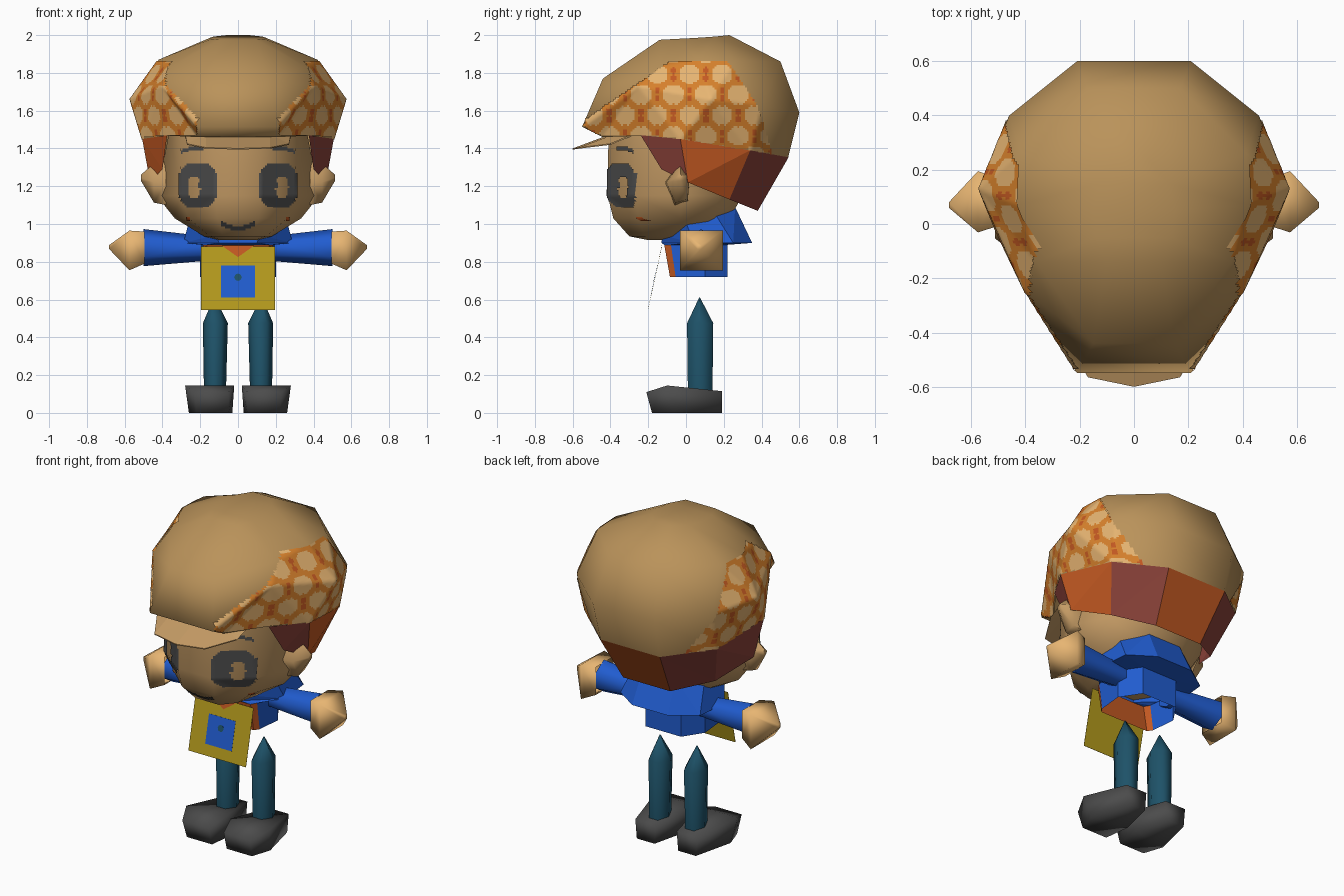
import bpy, bmesh, math
from mathutils import Vector
from mathutils.bvhtree import BVHTree

if "Cube" in bpy.data.objects:
    bpy.data.objects.remove(bpy.data.objects["Cube"])


def material(name, r, g, b):
    m = bpy.data.materials.new(name)
    m.diffuse_color = (r, g, b, 1)
    m.use_nodes = True
    m.node_tree.nodes["Principled BSDF"].inputs["Base Color"].default_value = m.diffuse_color
    return m


CAP = material("cap tan", 0.49, 0.29, 0.103)
SKIN = material("light tan", 0.90, 0.52, 0.19)
FACE = material("face tan", 0.56, 0.33, 0.13)
ORANGE = material("net orange", 0.68, 0.22, 0.025)
RUST = material("rust", 0.55, 0.10, 0.016)
MAROON = material("maroon", 0.26, 0.055, 0.042)
BLUE = material("blue", 0.015, 0.108, 0.63)
YELLOW = material("mustard", 0.46, 0.325, 0.012)
TEAL = material("dark teal", 0.013, 0.085, 0.14)
GREY = material("dark grey", 0.072, 0.072, 0.072)


def finish(name, bm, mats, smooth=0):
    me = bpy.data.meshes.new(name)
    bm.to_mesh(me)
    bm.free()
    ob = bpy.data.objects.new(name, me)
    bpy.context.collection.objects.link(ob)
    for m in mats:
        me.materials.append(m)
    if smooth:
        bpy.ops.object.select_all(action='DESELECT')
        ob.select_set(True)
        bpy.context.view_layer.objects.active = ob
        bpy.ops.object.shade_smooth_by_angle(angle=math.radians(smooth))
    return ob


def loft(name, rings, mats, start=True, end=True, smooth=0, rule=None, side=1, closed=True):
    """Skin a list of rings of equal point count."""
    bm = bmesh.new()
    vs = [[bm.verts.new((p[0] * side, p[1], p[2])) for p in r] for r in rings]
    n = len(vs[0])
    for a, b in zip(vs, vs[1:]):
        for i in range(n if closed else n - 1):
            j = (i + 1) % n
            f = bm.faces.new((a[i], a[j], b[j], b[i]))
            if rule:
                f.material_index = rule(i, f)
    if start:
        bm.faces.new(vs[0])
    if end:
        bm.faces.new(vs[-1])
    bmesh.ops.recalc_face_normals(bm, faces=bm.faces)
    bmesh.ops.triangulate(bm, faces=bm.faces)
    return finish(name, bm, mats, smooth)


def full(half):
    """Mirror a half ring, given from front to back."""
    return list(half) + [(-x, y, z) for x, y, z in reversed(half)]


def at(z, *pts):
    return full([(x, y, z) for x, y in pts])


def decal(name, target, axis, sign, span, step, rule, mats):
    """Thin painted cells projected onto a surface; rule(u, z) gives a slot or None."""
    me = target.data
    tree = BVHTree.FromPolygons([v.co for v in me.vertices], [p.vertices[:] for p in me.polygons])
    u0, u1, z0, z1 = span
    bm = bmesh.new()
    cache = {}

    def corner(i, j):
        if (i, j) not in cache:
            o = [u0 + i * step, u0 + i * step, z0 + j * step]
            o[axis] = 3 * sign
            d = Vector((0, 0, 0))
            d[axis] = -sign
            hit, nor, _, _ = tree.ray_cast(Vector(o), d)
            if hit and nor.dot(d) > 0:
                nor = -nor
            good = hit and hit[axis] * sign > 0.02
            cache[i, j] = bm.verts.new(hit + nor * 0.005) if good else None
        return cache[i, j]

    for i in range(round((u1 - u0) / step)):
        for j in range(round((z1 - z0) / step)):
            slot = rule(u0 + (i + .5) * step, z0 + (j + .5) * step)
            if slot is None:
                continue
            q = [corner(i, j), corner(i + 1, j), corner(i + 1, j + 1), corner(i, j + 1)]
            if all(q) and (q[0].co - q[2].co).length < .1:
                f = bm.faces.new(q)
                f.material_index = slot
                f.normal_update()
                if f.normal[axis] * sign < 0:
                    f.normal_flip()
    return finish(name, bm, mats, 60)


# Cap crown
cap_rings = [
    [(.21, -.44, 1.46), (.38, -.22, 1.468), (.505, -.03, 1.447), (.445, .34, 1.387), (.20, .54, 1.35)],
    [(.21, -.55, 1.515), (.40, -.25, 1.73), (.57, .13, 1.66), (.46, .40, 1.63), (.21, .60, 1.59)],
    [(.15, -.44, 1.77), (.36, -.14, 1.83), (.42, .07, 1.87), (.415, .26, 1.865), (.17, .50, 1.86)],
    [(.10, -.14, 1.975), (.14, -.05, 1.98), (.15, .05, 1.985), (.13, .15, 1.992), (.06, .23, 2.0)]]
cap = loft("cap", [full(r) for r in cap_rings], [CAP], start=False, smooth=100)


# Net pattern on the cap sides, with rust knots
def net(y, z):
    if z > min(1.86, 1.54 + .68 * (y + .55), 1.86 - 1.5 * (y - .22), 1.62 - 3.4 * (y - .38)):
        return None
    d = []
    for row in range(6):
        for col in range(9):
            cy = -.66 + col * .17 + (row % 2) * .085
            d.append(math.hypot(y - cy, z - 1.36 - row * .108))
    d.sort()
    if d[2] - d[0] < .024:
        return 2
    return 1 if d[1] - d[0] < .034 or d[2] - d[0] < .06 else 0


for s, w in ((1, "right"), (-1, "left")):
    decal(w + "_cap_net", cap, 0, s, (-.55, .46, 1.36, 1.87), .01, net, [SKIN, ORANGE, RUST])

# Visor
outer = [(.27, -.40, 1.425), (.17, -.565, 1.405), (0, -.60, 1.40), (-.17, -.565, 1.405), (-.27, -.40, 1.425)]
inner = [(.28, -.28, 1.475), (.17, -.38, 1.475), (0, -.40, 1.475), (-.17, -.38, 1.475), (-.28, -.28, 1.475)]
drop = [[(x, y, z - .006) for x, y, z in r] for r in (inner, outer)]
loft("visor", [inner, outer, drop[1], drop[0]], [FACE], False, False, closed=False)

# Head
head = loft("head", [
    at(.915, (.05, -.20), (.09, -.17), (.11, -.08), (.09, 0), (.05, .04)),
    at(.935, (.08, -.30), (.15, -.22), (.18, -.08), (.14, .05), (.07, .10)),
    at(1.03, (.11, -.385), (.26, -.25), (.335, -.03), (.27, .13), (.12, .23)),
    at(1.15, (.12, -.415), (.31, -.27), (.43, -.02), (.33, .18), (.13, .30)),
    at(1.51, (.12, -.41), (.30, -.27), (.36, -.02), (.34, .28), (.15, .42))], [FACE], smooth=70)


# Painted face: eyes, brows, smile, cheek dots
def face_paint(x, z):
    a = abs(x)
    eye = abs((a - .21) / .1) ** 3 + abs((z - 1.205) / .118) ** 3 < 1
    glint = ((a - .229) / .036) ** 2 + ((z - 1.195) / .06) ** 2 < 1
    pupil = abs(a - .203) < .011 and abs(z - 1.205) < .018
    brow = .18 < a < .30 and abs(z - 1.40 + (a - .22) ** 2 * 3) < .009
    smile = a < .09 and abs(z - .98 - 3.5 * x * x) < .011
    if (eye and (pupil or not glint)) or brow or smile:
        return 0
    return 1 if math.hypot(a - .26, z - 1.03) < .014 else None


decal("face_paint", head, 1, -1, (-.32, .32, .96, 1.42), .01, face_paint, [GREY, RUST])

# Headband panels below the cap
band_top = full([(.375, -.24, 1.47), (.507, -.03, 1.45), (.448, .34, 1.39), (.203, .543, 1.353)])
band_low = full([(.40, -.13, 1.29), (.465, .01, 1.22), (.36, .23, 1.13), (.16, .38, 1.07)])
hues = [1, 0, 1, 0, 1, 1, 0]
loft("headband", [band_top, band_low], [RUST, MAROON], False, False,
     rule=lambda i, f: hues[i], closed=False)

# Shirt with flared collar and a rust front
loft("shirt", [
    at(.72, (.165, -.085), (.185, -.055), (.20, .10), (.12, .22)),
    at(.89, (.165, -.115), (.185, -.08), (.20, .10), (.12, .22)),
    at(.90, (.10, -.13), (.29, .04), (.27, .25), (.12, .35)),
    full([(.12, -.125, .94), (.26, 0, 1.01), (.23, .15, 1.06), (.11, .26, 1.09)])],
    [BLUE, RUST], False, False,
    rule=lambda i, f: 1 if i in (0, 6, 7) and f.calc_center_median().z < .85
    and f.calc_center_median().y < -.04 else 0)


# Tilted chest board with its painted shapes
def plate(name, pts, lift, mat):
    pos = lambda x, z, off: (x, -.128 - (.88 - z) * .22 - off, z)
    loft(name, [[pos(x, z, lift) for x, z in pts], [pos(x, z, lift - .001) for x, z in pts]], [mat])


def box(x, z0, z1):
    return [(-x, z0), (x, z0), (x, z1), (-x, z1)]


plate("chest_board", box(.195, .545, .88), 0, YELLOW)
plate("board_square", box(.09, .61, .78), .002, BLUE)
plate("board_dot", [(.02 * math.cos(k * math.pi / 4), .718 + .02 * math.sin(k * math.pi / 4))
                    for k in range(8)], .004, TEAL)
plate("neck_triangle", [(-.085, .885), (0, .825), (.085, .885)], .002, RUST)


def oval(n, cu, cv, ru, rv, turn=0):
    return [(cu + ru * math.cos(2 * math.pi * (k + turn) / n),
             cv + rv * math.sin(2 * math.pi * (k + turn) / n)) for k in range(n)]


def along_x(x, pts):
    return [(x, y, z) for y, z in pts]


def along_z(z, pts):
    return [(x, y, z) for x, y in pts]


# Paired parts
for s, w in ((1, "right"), (-1, "left")):
    loft(w + "_sleeve", [along_x(.17, oval(6, .08, .87, .07, .065, .5)),
                         along_x(.50, oval(6, .08, .875, .09, .098, .5))], [BLUE], side=s, smooth=70)
    q = 2 ** .5
    loft(w + "_hand", [along_x(.495, oval(4, .08, .875, .085 * q, .085 * q, .5)),
                       along_x(.575, oval(4, .082, .86, .113 * q, .105 * q, .5)),
                       along_x(.682, oval(4, .07, .878, .015, .015, .5))], [SKIN],
         start=False, side=s, smooth=110)
    ear = [(-.11, 1.22), (-.03, 1.33), (.02, 1.26), (.01, 1.12), (-.06, 1.10)]
    loft(w + "_ear", [along_x(.38, ear),
                      along_x(.445, [(y * .95, 1.23 + (z - 1.23) * .9) for y, z in ear]),
                      along_x(.513, [(y * .3 - .02, 1.25 + (z - 1.25) * .15) for y, z in ear])],
         [FACE], side=s, smooth=70)
    loft(w + "_leg", [along_z(.10, oval(6, .122, .075, .058, .075)),
                      along_z(.475, oval(6, .12, .075, .066, .08)),
                      along_z(.61, oval(6, .125, .072, .003, .003))], [TEAL], side=s, smooth=70)
    sole = [(.05, -.18), (.22, -.18), (.26, -.06), (.20, .19), (.08, .19), (.03, -.02)]
    top = [(.05, -.21, .11), (.23, -.21, .11), (.28, -.10, .145),
           (.21, .19, .115), (.07, .19, .115), (.02, -.10, .145)]
    loft(w + "_shoe", [along_z(0, sole), top], [GREY], side=s, smooth=110)
